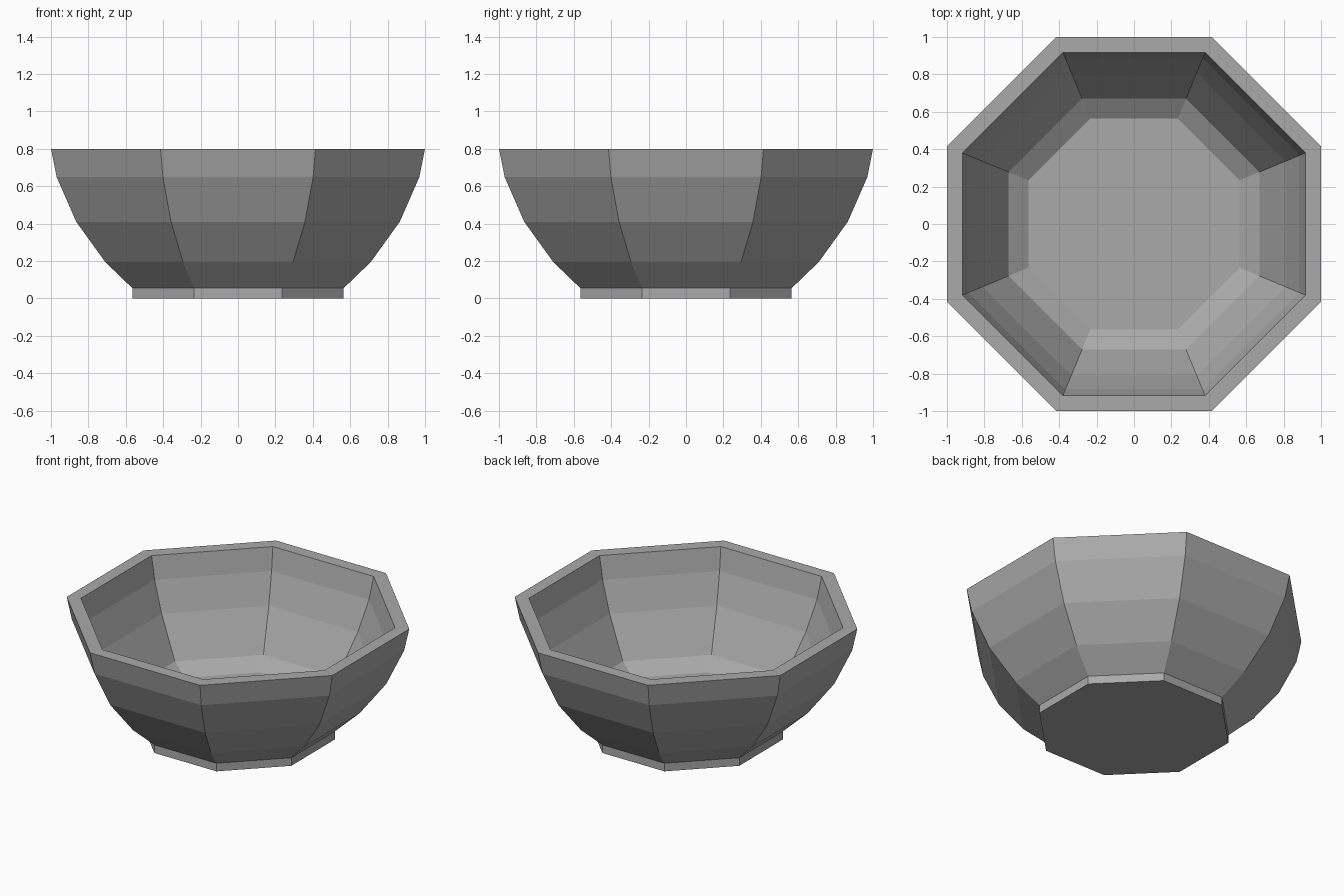
import bpy, bmesh, math

if "Cube" in bpy.data.objects:
    bpy.data.objects.remove(bpy.data.objects["Cube"])

SIDES = 8
# Profile as (distance from axis to the flat side, height): foot, outer wall, rim, inner wall, floor
PROFILE = [(0.565, 0.0), (0.565, 0.055), (0.71, 0.195), (0.865, 0.41), (0.97, 0.65), (1.0, 0.8),
           (0.917, 0.8), (0.885, 0.65), (0.81, 0.45), (0.67, 0.185), (0.565, 0.117)]

grey = bpy.data.materials.new("grey")
grey.diffuse_color = (0.4, 0.4, 0.4, 1)
grey.use_nodes = True
grey.node_tree.nodes["Principled BSDF"].inputs["Base Color"].default_value = grey.diffuse_color

# Eight-sided bowl: one ring per profile point, capped at foot and inner floor
bm = bmesh.new()
rings = []
for r, z in PROFILE:
    c = r / math.cos(math.pi / SIDES)
    angles = [(i + 0.5) * 2 * math.pi / SIDES for i in range(SIDES)]
    rings.append([bm.verts.new((c * math.cos(a), c * math.sin(a), z)) for a in angles])
for low, high in zip(rings, rings[1:]):
    for i in range(SIDES):
        j = (i + 1) % SIDES
        bm.faces.new((low[i], low[j], high[j], high[i]))
bm.faces.new(rings[0][::-1])
bm.faces.new(rings[-1])
bmesh.ops.recalc_face_normals(bm, faces=bm.faces[:])

mesh = bpy.data.meshes.new("bowl")
bm.to_mesh(mesh)
bm.free()
mesh.materials.append(grey)
bowl = bpy.data.objects.new("bowl", mesh)
bpy.context.collection.objects.link(bowl)
